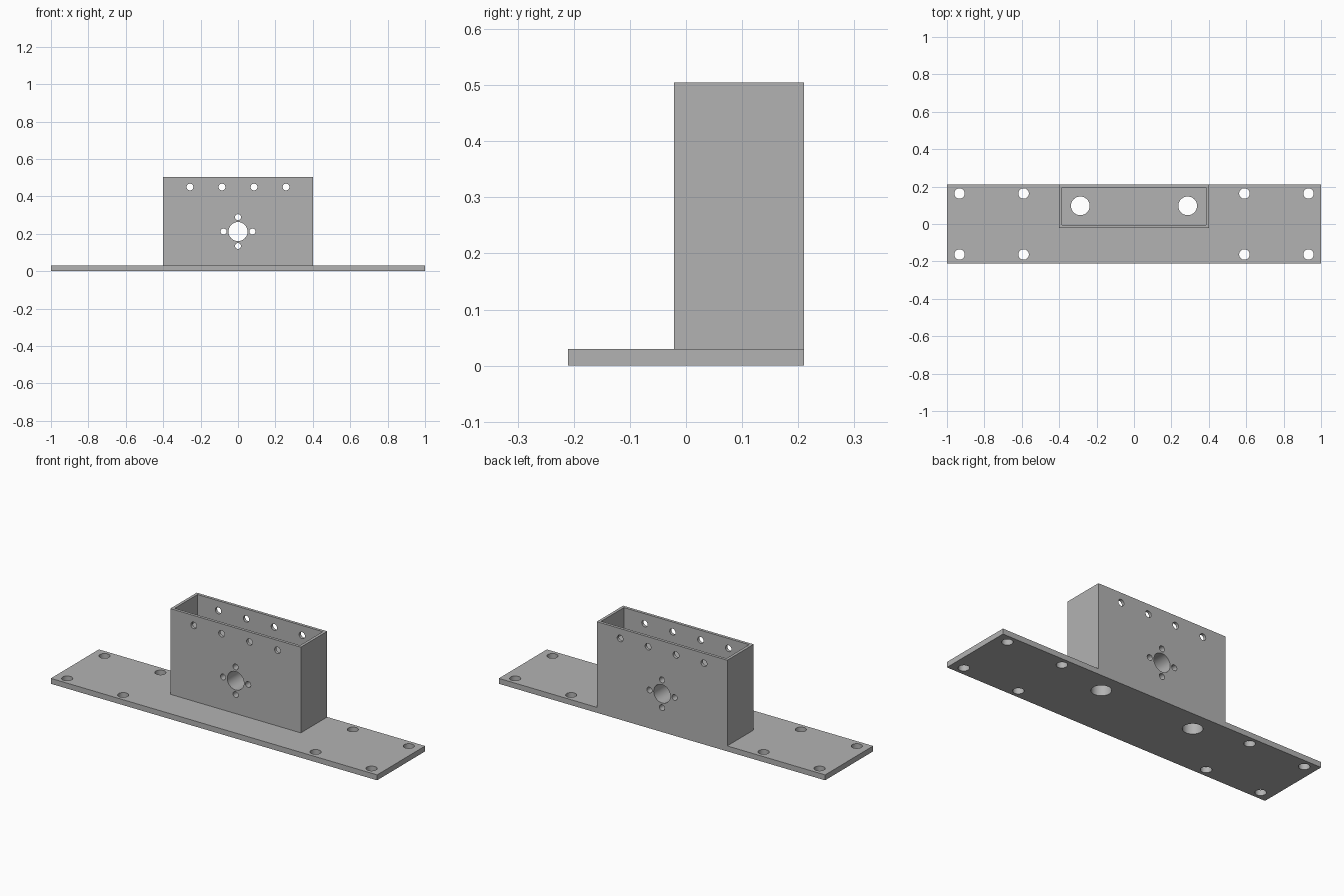
import bpy, bmesh
from mathutils import Matrix, Vector

if "Cube" in bpy.data.objects:
    bpy.data.objects.remove(bpy.data.objects["Cube"], do_unlink=True)

grey = bpy.data.materials.new("plain grey")
grey.use_nodes = True
grey.diffuse_color = (0.45, 0.45, 0.45, 1)
grey.node_tree.nodes["Principled BSDF"].inputs["Base Color"].default_value = grey.diffuse_color


def add_object(name, bm):
    mesh = bpy.data.meshes.new(name)
    bm.to_mesh(mesh)
    bm.free()
    mesh.materials.append(grey)
    obj = bpy.data.objects.new(name, mesh)
    bpy.context.collection.objects.link(obj)
    return obj


def box(name, low, high):
    low, high = Vector(low), Vector(high)
    bm = bmesh.new()
    bmesh.ops.create_cube(bm, size=1, matrix=Matrix.Translation((low + high) / 2)
                          @ Matrix.Diagonal((*(high - low), 1)))
    return add_object(name, bm)


def drills(name, holes, axis, length):
    """Cylinders for (centre, radius) pairs, running along z or y."""
    turn = Matrix.Rotation(1.570796, 4, "X") if axis == "Y" else Matrix()
    bm = bmesh.new()
    for centre, radius in holes:
        bmesh.ops.create_cone(bm, cap_ends=True, segments=40, radius1=radius, radius2=radius,
                              depth=length, matrix=Matrix.Translation(centre) @ turn)
    return add_object(name, bm)


def cut(target, cutter):
    mod = target.modifiers.new("cut", "BOOLEAN")
    mod.operation, mod.solver, mod.object = "DIFFERENCE", "EXACT", cutter
    bpy.ops.object.select_all(action="DESELECT")
    bpy.context.view_layer.objects.active = target
    target.select_set(True)
    bpy.ops.object.modifier_apply(modifier=mod.name)


# Main parts
plate = box("base_plate", (-1, -0.21, 0), (1, 0.21, 0.03))
block = box("housing_block", (-0.4, -0.021, 0.03), (0.4, 0.21, 0.505))

# Open pocket in the top of the housing
pocket = box("pocket_cutter", (-0.384, -0.005, 0.36), (0.384, 0.194, 0.6))

# Mounting holes at the plate ends, and two bores through floor and plate
mounts = drills("mount_hole_cutter", [((x, y, 0), 0.028) for x in (-0.933, -0.59, 0.59, 0.933)
                                      for y in (-0.163, 0.163)], "Z", 0.2)
bores = drills("bore_cutter", [((x, 0.097, 0.15), 0.05) for x in (-0.287, 0.287)], "Z", 0.5)

# Centre hole with four screw holes, and a row of holes under the rim
cross = [((0, 0.1, 0.212), 0.051)]
cross += [((dx, 0.1, 0.212 + dz), 0.016) for dx, dz in
          ((0.077, 0), (-0.077, 0), (0, 0.077), (0, -0.077))]
rim_row = [((0.1713 * (i - 1.5), 0.1, 0.45), 0.018) for i in range(4)]
front = drills("front_hole_cutter", cross + rim_row, "Y", 0.6)

for target, cutter in ((plate, mounts), (plate, bores), (block, pocket), (block, bores), (block, front)):
    cut(target, cutter)
for cutter in (pocket, mounts, bores, front):
    bpy.data.objects.remove(cutter, do_unlink=True)

# Smooth hole walls, sharp edges elsewhere
for part in (plate, block):
    bpy.ops.object.select_all(action="DESELECT")
    bpy.context.view_layer.objects.active = part
    part.select_set(True)
    bpy.ops.object.shade_smooth_by_angle(angle=0.5)
